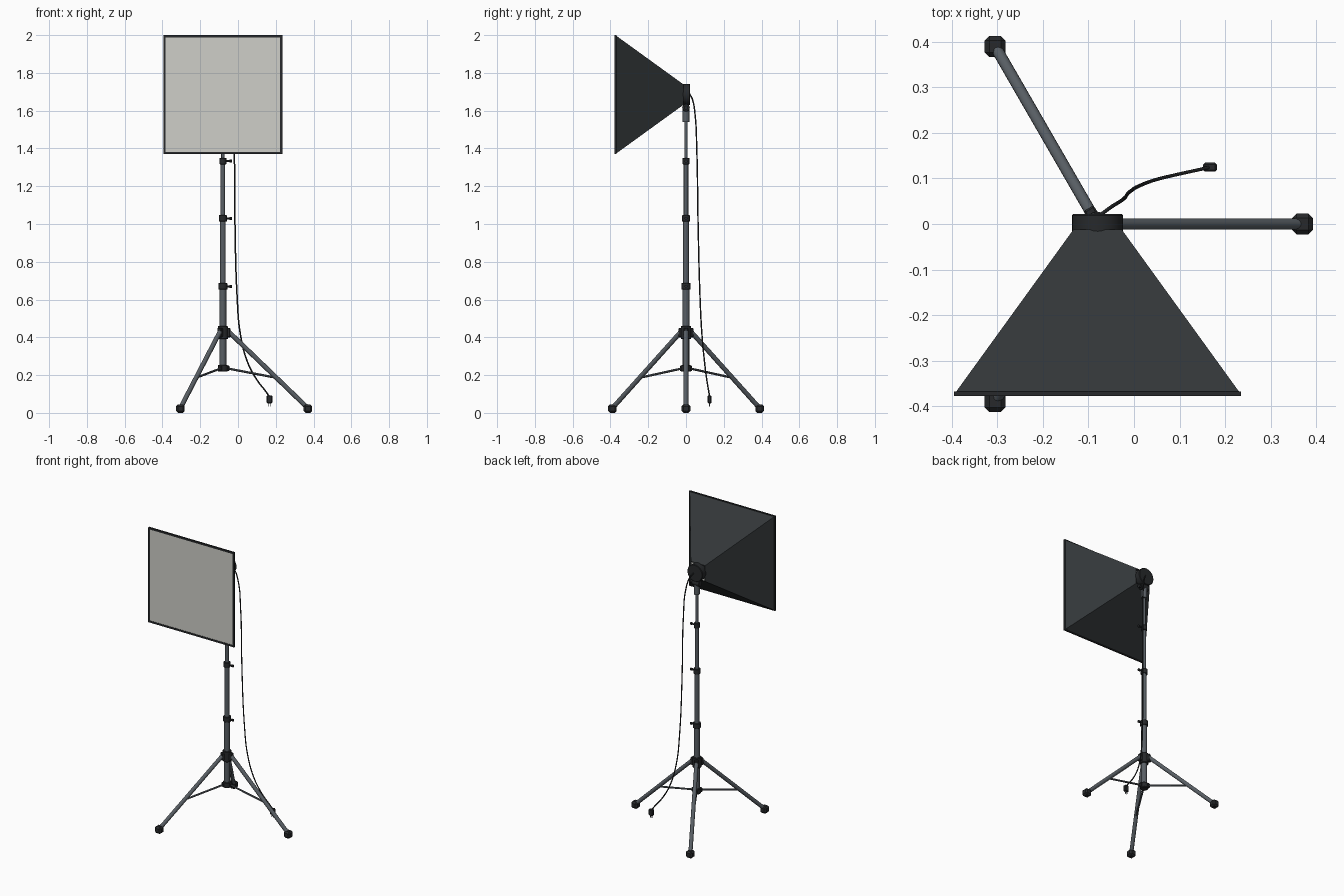
import bpy, bmesh, math
from mathutils import Vector

if "Cube" in bpy.data.objects:
    bpy.data.objects.remove(bpy.data.objects["Cube"])

CX = -0.08          # pole axis
HZ = 1.685          # softbox centre height


def material(name, rgb):
    m = bpy.data.materials.new(name)
    m.diffuse_color = (*rgb, 1)
    m.use_nodes = True
    m.node_tree.nodes["Principled BSDF"].inputs["Base Color"].default_value = m.diffuse_color
    return m


BLACK = material("black_plastic", (0.02, 0.022, 0.024))
METAL = material("grey_metal", (0.10, 0.115, 0.13))
FABRIC = material("black_fabric", (0.032, 0.037, 0.04))
WHITE = material("diffuser_white", (0.62, 0.62, 0.58))


def rod(name, a, b, r, mat, r2=None, sides=16, bevel=0):
    a, b = Vector(a), Vector(b)
    bpy.ops.mesh.primitive_cone_add(vertices=sides, radius1=r, radius2=r if r2 is None else r2,
                                    depth=(b - a).length, location=(a + b) / 2)
    o = bpy.context.object
    o.rotation_euler = (b - a).to_track_quat('Z', 'Y').to_euler()
    return finish(o, name, mat, bevel, True)


def box(name, loc, size, mat, bevel=0):
    bpy.ops.mesh.primitive_cube_add(size=1, location=loc)
    o = bpy.context.object
    o.scale = size
    bpy.ops.object.transform_apply(location=False, rotation=False, scale=True)
    return finish(o, name, mat, bevel, False)


def finish(o, name, mat, bevel, smooth):
    o.name = name
    o.data.materials.append(mat)
    if smooth:
        bpy.ops.object.shade_smooth_by_angle(angle=math.radians(35))
    if bevel:
        m = o.modifiers.new("bevel", 'BEVEL')
        m.width, m.segments = bevel, 1
    return o


# Telescopic pole: (bottom, top, radius)
for i, (z0, z1, r) in enumerate([(0.22, 0.67, 0.018), (0.67, 1.03, 0.015),
                                 (1.03, 1.33, 0.012), (1.33, 1.57, 0.009)]):
    rod(f"pole_section_{i + 1}", (CX, 0, z0), (CX, 0, z1), r, METAL)

# Clamps with side knobs
for i, (z, r) in enumerate([(0.67, 0.024), (1.03, 0.021), (1.333, 0.018)]):
    rod(f"clamp_{i + 1}", (CX, 0, z - 0.017), (CX, 0, z + 0.017), r, BLACK, bevel=0.002)
    rod(f"clamp_screw_{i + 1}", (CX + 0.01, 0, z), (CX + 0.036, 0, z), 0.005, BLACK, sides=10)
    rod(f"clamp_knob_{i + 1}", (CX + 0.034, 0, z), (CX + 0.047, 0, z), 0.008, BLACK, sides=10)

# Tripod collars
rod("leg_collar", (CX, 0, 0.39), (CX, 0, 0.46), 0.027, BLACK, bevel=0.003)
rod("brace_collar", (CX, 0, 0.218), (CX, 0, 0.254), 0.026, BLACK, bevel=0.003)

# Three legs with hinges, braces and feet
for i in range(3):
    t = math.radians(120 * i)

    def at(r, z):
        return (CX + r * math.cos(t), r * math.sin(t), z)
    rod(f"leg_{i + 1}", at(0.02, 0.44), at(0.447, 0.028), 0.0125, METAL)
    rod(f"leg_brace_{i + 1}", at(0.02, 0.236), at(0.283, 0.186), 0.006, METAL, sides=8)
    box(f"leg_hinge_{i + 1}", at(0.025, 0.425), (0.03, 0.026, 0.05), BLACK, 0.004).rotation_euler.z = t
    box(f"brace_hinge_{i + 1}", at(0.023, 0.236), (0.022, 0.018, 0.028), BLACK, 0.003).rotation_euler.z = t
    box(f"foot_{i + 1}", at(0.45, 0.0225), (0.046, 0.046, 0.045), BLACK, 0.01)

# Tilt head: socket, joint barrel, tightening knob and neck
rod("head_socket", (CX, 0, 1.54), (CX, 0, 1.605), 0.018, METAL)
rod("tilt_joint", (CX - 0.026, 0, 1.615), (CX + 0.026, 0, 1.615), 0.02, BLACK, bevel=0.002)
rod("tilt_knob", (CX + 0.026, 0, 1.615), (CX + 0.042, 0, 1.615), 0.012, BLACK, sides=10)
box("head_neck", (CX, 0, 1.65), (0.03, 0.03, 0.06), BLACK, 0.004)

# Round lamp mount behind the softbox
rod("lamp_mount", (CX, -0.025, HZ), (CX, 0.022, HZ), 0.056, BLACK, sides=32, bevel=0.003)
rod("lamp_socket", (CX, -0.13, HZ), (CX, -0.02, HZ), 0.03, BLACK, sides=20)


# Softbox: four-sided fabric funnel
def square(h, y):
    return [(CX + sx * h, y, HZ + sz * h) for sx, sz in ((-1, -1), (1, -1), (1, 1), (-1, 1))]


def loft(name, rings, mat, close=False):
    bm = bmesh.new()
    rows = [[bm.verts.new(p) for p in ring] for ring in rings]
    pairs = list(zip(rows, rows[1:])) + ([(rows[-1], rows[0])] if close else [])
    for a, b in pairs:
        for k in range(4):
            bm.faces.new((a[k], a[(k + 1) % 4], b[(k + 1) % 4], b[k]))
    bmesh.ops.recalc_face_normals(bm, faces=bm.faces)
    me = bpy.data.meshes.new(name)
    bm.to_mesh(me)
    bm.free()
    o = bpy.data.objects.new(name, me)
    bpy.context.collection.objects.link(o)
    me.materials.append(mat)
    return o


loft("softbox_shell", [square(0.053, -0.012), square(0.312, -0.370),
                       square(0.308, -0.370), square(0.049, -0.012)], FABRIC, True)
loft("softbox_rim", [square(0.315, -0.368), square(0.315, -0.378),
                     square(0.303, -0.378), square(0.303, -0.368)], BLACK, True)
box("diffuser_panel", (CX, -0.373, HZ), (0.608, 0.005, 0.608), WHITE)

# Power cable
path = [(-0.076, 0.018, 1.69), (-0.055, 0.034, 1.66), (-0.033, 0.048, 1.58), (-0.021, 0.057, 1.40),
        (-0.016, 0.064, 1.00), (-0.005, 0.074, 0.62), (0.012, 0.084, 0.42), (0.05, 0.098, 0.27),
        (0.10, 0.110, 0.175), (0.15, 0.121, 0.11), (0.167, 0.125, 0.085)]
cu = bpy.data.curves.new("power_cable", 'CURVE')
cu.dimensions = '3D'
cu.bevel_depth, cu.bevel_resolution, cu.resolution_u = 0.004, 1, 5
cu.use_fill_caps = True
sp = cu.splines.new('BEZIER')
sp.bezier_points.add(len(path) - 1)
for bp, p in zip(sp.bezier_points, path):
    bp.co = p
    bp.handle_left_type = bp.handle_right_type = 'AUTO'
cu.materials.append(BLACK)
bpy.context.collection.objects.link(bpy.data.objects.new("power_cable", cu))

# Plug with two prongs
box("plug_body", (0.167, 0.125, 0.072), (0.03, 0.02, 0.042), BLACK, 0.004)
for s in (-1, 1):
    box("plug_prong", (0.167 + s * 0.006, 0.125, 0.045), (0.003, 0.006, 0.02), METAL)
